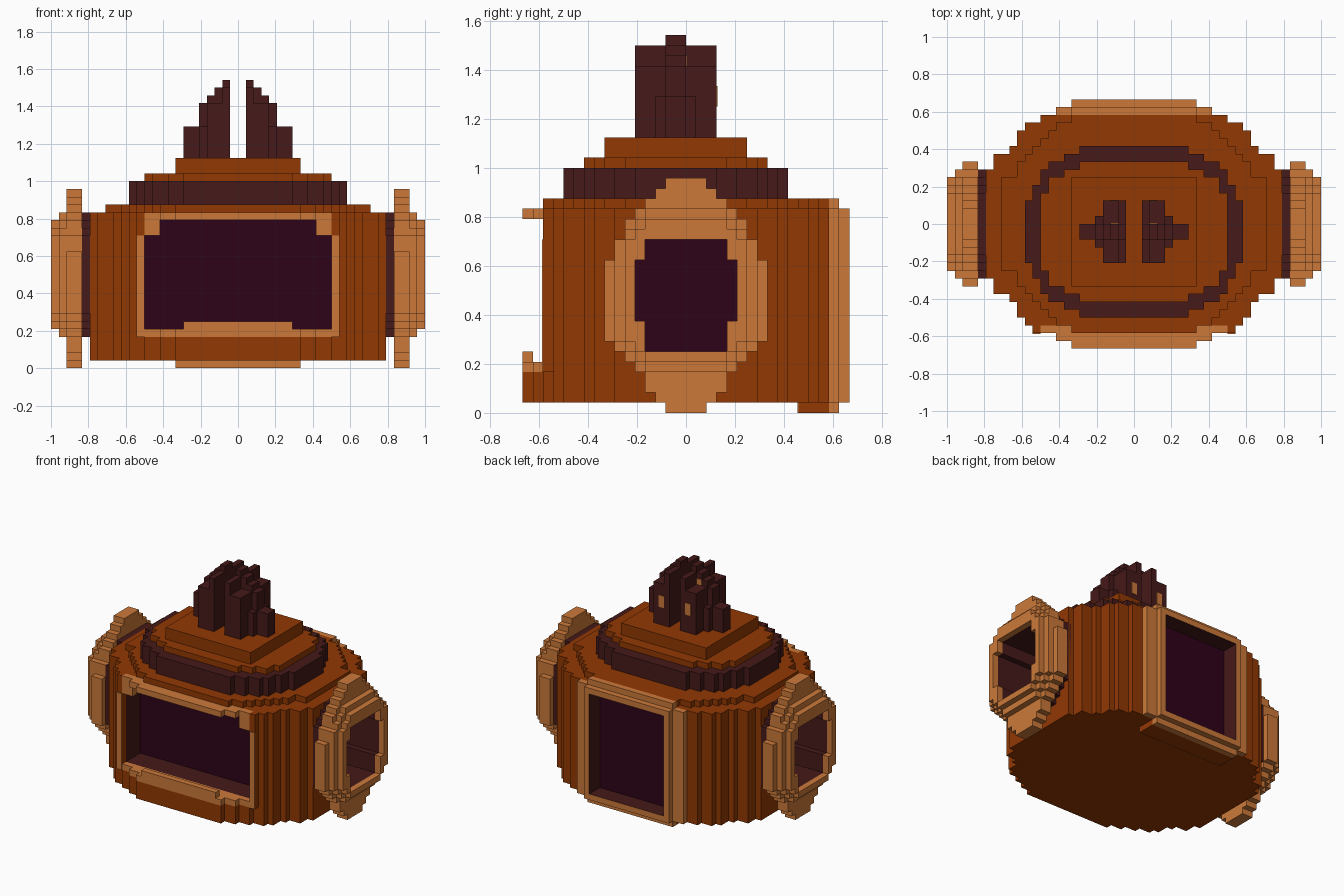
import bpy, bmesh

if "Cube" in bpy.data.objects:
    bpy.data.objects.remove(bpy.data.objects["Cube"], do_unlink=True)

U = 1 / 24  # one block


def make_material(name, rgb):
    lin = [((c / 255 + 0.055) / 1.055) ** 2.4 if c > 10 else c / 255 / 12.92 for c in rgb]
    m = bpy.data.materials.new(name)
    m.use_nodes = True
    m.diffuse_color = (*lin, 1)
    bsdf = m.node_tree.nodes["Principled BSDF"]
    bsdf.inputs["Base Color"].default_value = (*lin, 1)
    bsdf.inputs["Roughness"].default_value = 0.9
    return m


ORANGE = make_material("burnt orange", (146, 56, 3))
TAN = make_material("light tan", (204, 121, 57))
DARK = make_material("dark brown", (70, 25, 25))
PURPLE = make_material("deep purple", (46, 2, 25))


def stair(widths, start):
    """Symmetric stepped outline: one half-width per one-block row."""
    side = []
    for i, w in enumerate(widths):
        if i == 0 or widths[i - 1] != w:
            side.append((w, start + i))
        if i == len(widths) - 1 or widths[i + 1] != w:
            side.append((w, start + i + 1))
    return side + [(-a, b) for a, b in reversed(side)]


def rect(a0, a1, b0, b1):
    return [(a0, b0), (a1, b0), (a1, b1), (a0, b1)]


def prism(name, pts, axis, lo, hi, mat):
    """Extrude a 2D outline along an axis (block units)."""
    place = {"x": lambda a, b, c: (c, a, b), "y": lambda a, b, c: (a, c, b),
             "z": lambda a, b, c: (a, b, c)}[axis]
    bm = bmesh.new()
    face = bm.faces.new([bm.verts.new([v * U for v in place(a, b, lo)]) for a, b in pts])
    geo = bmesh.ops.extrude_face_region(bm, geom=[face])["geom"]
    shift = [v * U for v in place(0, 0, hi - lo)]
    bmesh.ops.translate(bm, vec=shift, verts=[g for g in geo if isinstance(g, bmesh.types.BMVert)])
    bmesh.ops.recalc_face_normals(bm, faces=bm.faces)
    me = bpy.data.meshes.new(name)
    bm.to_mesh(me)
    bm.free()
    me.materials.append(mat)
    ob = bpy.data.objects.new(name, me)
    bpy.context.collection.objects.link(ob)
    return ob


def box(name, x0, x1, y0, y1, z0, z1, mat):
    return prism(name, rect(x0, x1, y0, y1), "z", z0, z1, mat)


def cut(ob, pts, axis, lo, hi, mat, op="DIFFERENCE"):
    """Boolean with a temporary cutter whose material lines the cut."""
    cutter = prism("cutter", pts, axis, lo, hi, mat)
    cutter.hide_render = True
    mod = ob.modifiers.new("cut", "BOOLEAN")
    mod.operation, mod.solver, mod.object = op, "EXACT", cutter
    mod.material_mode = "TRANSFER"
    bpy.context.view_layer.update()
    dg = bpy.context.evaluated_depsgraph_get()
    me = bpy.data.meshes.new_from_object(ob.evaluated_get(dg))
    ob.modifiers.clear()
    ob.data = me
    bpy.data.objects.remove(cutter, do_unlink=True)


# Stepped outlines
quarter = [19] * 7 + [18, 18, 16, 15, 15, 14, 12, 10, 8]
body_plan = stair(quarter[::-1] + quarter[:14], -16)
lid_q = [17] * 6 + [15, 15, 14, 13, 12, 11, 10, 8]
band_q = [14] * 4 + [13, 13, 12, 12, 11, 9, 7]
mid_q = [12] * 5 + [11, 11, 9, 7]
window_outer = stair([13] * 13 + [12] * 3, 4)
window_cut = stair([13] * 13 + [12] * 4, 4)
window_hole = stair([12] * 12 + [10] * 2, 5)
port_hole = stair([4] * 3 + [5] * 6 + [4] * 2, 6)
flange = stair([2, 3, 4, 4, 5, 6, 7] + [8] * 8 + [7, 7, 6, 6, 5, 4, 3, 2], 0)
ring_a = stair([4, 5, 6] + [7] * 10 + [6, 5, 4], 4)
ring_b = stair([4, 5] + [6] * 10 + [5, 4], 5)
back_hole = rect(-7, 7, 2, 19)

# Body with window and port recesses
body = prism("body", body_plan, "z", 1, 20, ORANGE)
cut(body, window_cut, "y", -17, -13, DARK)
cut(body, window_hole, "y", -17, -9, DARK)
cut(body, back_hole, "y", 13, 17, DARK)
for s in (-1, 1):
    cut(body, port_hole, "x", *sorted((s * 16, s * 25)), DARK)

# Front window frame follows the body curve
frame = prism("front_window_frame", body_plan, "z", 3, 21, TAN)
cut(frame, window_outer, "y", -17, -13, TAN, "INTERSECT")
cut(frame, window_hole, "y", -17, -11, TAN)
box("front_window_sill", -7, 7, -16, -15, 5, 6, TAN)
prism("front_window_pane", window_hole, "y", -9.15, -9, PURPLE)
for s, side in ((1, "left"), (-1, "right")):
    x = sorted((s * 12, s * 13))
    box(f"{side}_window_post", *x, -14, -13, 4, 20, ORANGE)
    box(f"{side}_window_post_face", *x, -14.1, -14, 4, 17, TAN)

# Back window frame, two steps
frame_outer = stair([8] + [10] * 19 + [8], 0)
for name, pts, y in (("back_frame_outer", frame_outer, 14),
                     ("back_frame_inner", rect(-8, 8, 1, 20), 15)):
    part = prism(name, pts, "y", y, y + 1, TAN)
    cut(part, back_hole, "y", 13, 17, DARK)
prism("back_window_pane", back_hole, "y", 13, 13.15, PURPLE)
box("back_foot", -8, 8, 11, 14, 0, 1, ORANGE)
box("back_foot_face", -8, 8, 10.9, 11, 0, 1, TAN)

# Side ports: dark collar, wide flange, two stepped rings, pane
for s, side in ((1, "left"), (-1, "right")):
    for name, pts, x0, x1, mat, bore in (("collar", ring_a, 18.5, 20, DARK, DARK),
                                         ("flange", flange, 20, 22, TAN, DARK),
                                         ("ring", ring_a, 22, 23, TAN, DARK),
                                         ("rim", ring_b, 23, 24, TAN, TAN)):
        part = prism(f"{side}_port_{name}", pts, "x", *sorted((s * x0, s * x1)), mat)
        cut(part, port_hole, "x", *sorted((s * 16, s * 25)), bore)
    prism(f"{side}_port_pane", port_hole, "x", *sorted((s * 16, s * 16.15)), PURPLE)

# Roof tiers
prism("lid", stair(lid_q[::-1] + lid_q, -14), "z", 20, 21, ORANGE)
prism("roof_band", stair(band_q[::-1] + band_q, -12), "z", 21, 24, DARK)
prism("roof_step", stair(mid_q[::-1] + mid_q, -10), "z", 24, 25, ORANGE)
box("roof_cap", -8, 8, -8, 6, 25, 27, ORANGE)

# Mirrored pair of stepped crests: x0, x1, y0, y1, bottom, top
slabs = ((1, 2, -5, 3, 27, 36), (1, 2, -2, 0, 36, 37), (2, 4, -5, 3, 27, 34),
         (2, 3, -2, 0, 34, 36), (3, 4, -2, 0, 34, 35), (4, 5, -3, 1, 27, 31),
         (4, 5, -2, 0, 31, 34), (5, 7, -2, 0, 27, 31))
for s, side in ((1, "left"), (-1, "right")):
    for x0, x1, y0, y1, z0, z1 in slabs:
        box(f"{side}_crest_slab", *sorted((s * x0, s * x1)), y0, y1, z0, z1, DARK)
    box(f"{side}_crest_spot", *sorted((s * 2, s * 3)), 3, 3.1, 30, 32, TAN)
    box(f"{side}_upper_spot", *sorted((s * 2, s * 3)), 0, 0.1, 34, 35, TAN)
